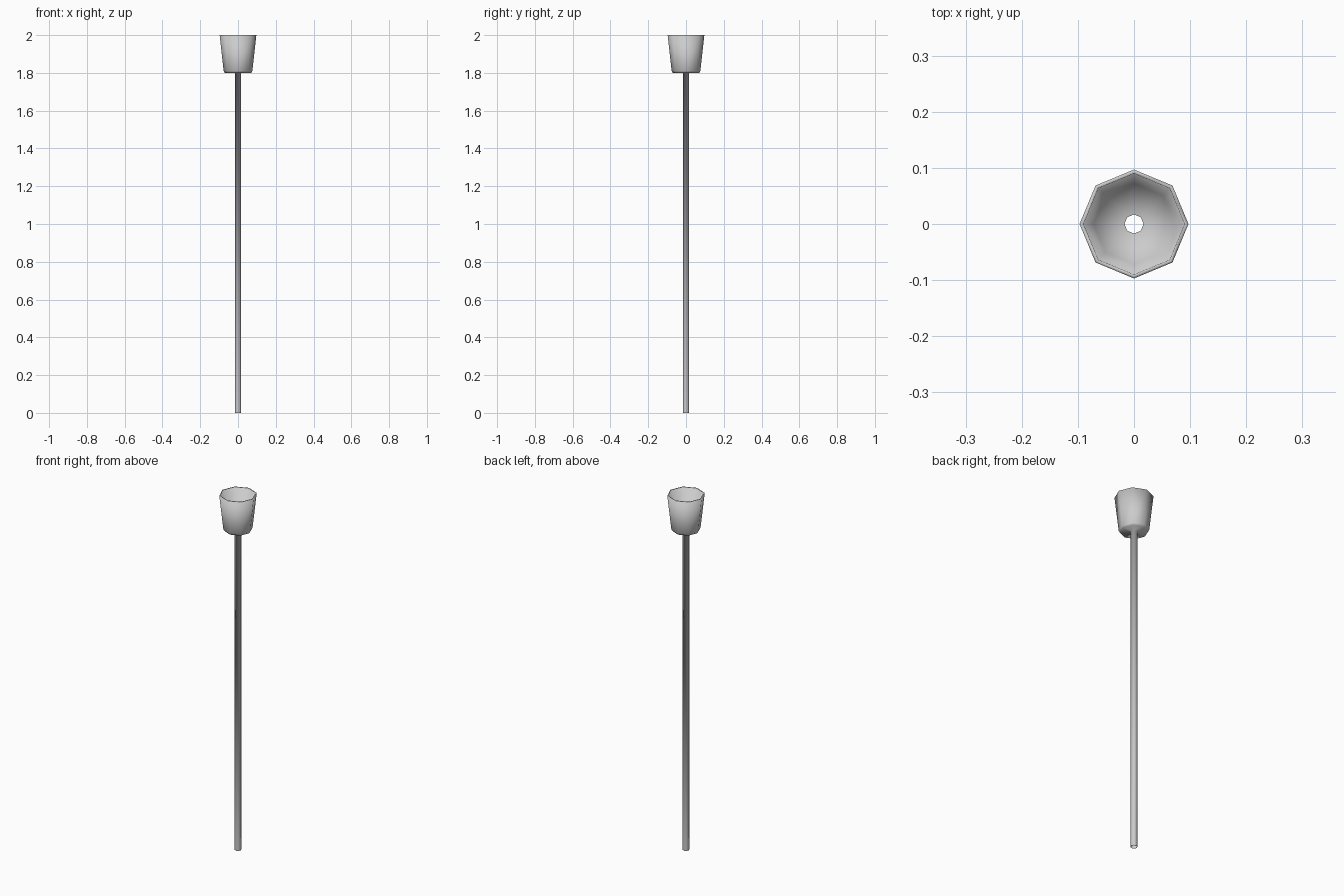
import bpy, bmesh
from math import cos, sin, pi

if "Cube" in bpy.data.objects:
    bpy.data.objects.remove(bpy.data.objects["Cube"])

SIDES = 8


def lathe(name, profile):
    """Spin an open (radius, z) profile into an eight-sided smooth shell."""
    bm = bmesh.new()
    rings = [[bm.verts.new((r * cos(2 * pi * i / SIDES), r * sin(2 * pi * i / SIDES), z))
              for i in range(SIDES)] for r, z in profile]
    for low, high in zip(rings, rings[1:]):
        for i in range(SIDES):
            j = (i + 1) % SIDES
            bm.faces.new((low[i], low[j], high[j], high[i])).smooth = True
    mesh = bpy.data.meshes.new(name)
    bm.to_mesh(mesh)
    bm.free()
    obj = bpy.data.objects.new(name, mesh)
    bpy.context.collection.objects.link(obj)
    return obj


# Hollow pole flaring into an open cup, with a thin rim and chamfered base
lathe("torch_pole_and_cup", [
    (0.017, 0.0), (0.017, 1.80),
    (0.070, 1.80), (0.076, 1.81),
    (0.097, 2.0), (0.090, 2.0),
    (0.072, 1.815), (0.017, 1.805),
])
